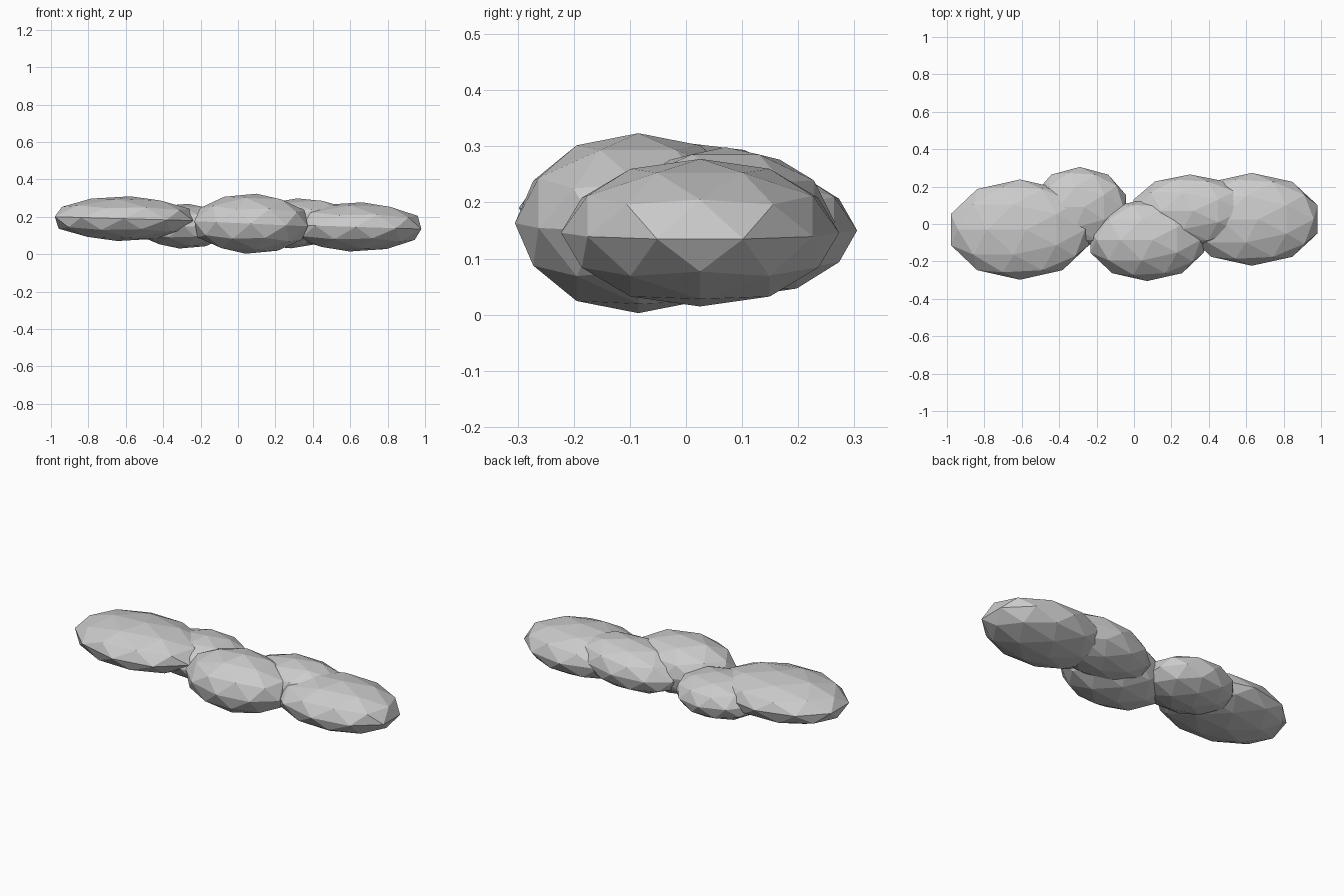
import bpy, bmesh
from math import radians
from mathutils import Matrix, Vector

cube = bpy.data.objects.get("Cube")
if cube:
    bpy.data.objects.remove(cube, do_unlink=True)

# Single pale grey material
grey = bpy.data.materials.new("pale_grey")
grey.use_nodes = True
colour = (0.6, 0.6, 0.6, 1)
grey.diffuse_color = colour
grey.node_tree.nodes["Principled BSDF"].inputs["Base Color"].default_value = colour


def lobe(name, centre, radii, tilt=0):
    """Flat-faced squashed ball with its edge midpoints on the main axes."""
    bm = bmesh.new()
    bmesh.ops.create_icosphere(bm, subdivisions=2, radius=1)
    align = Matrix.Rotation(radians(-58.28), 4, 'Y')
    squash = Matrix.Diagonal(Vector((*radii, 1)))
    lean = Matrix.Rotation(radians(tilt), 4, 'Y')
    bm.transform(lean @ squash @ align)
    mesh = bpy.data.meshes.new(name)
    bm.to_mesh(mesh)
    bm.free()
    mesh.materials.append(grey)
    obj = bpy.data.objects.new(name, mesh)
    obj.location = centre
    bpy.context.collection.objects.link(obj)
    return obj


# Five overlapping lobes in a long, low cluster
lobe("right_end_lobe", (-0.61, -0.03, 0.19), (0.39, 0.268, 0.12))
lobe("right_rear_lobe", (-0.29, 0.09, 0.15), (0.26, 0.215, 0.12))
lobe("middle_front_lobe", (0.07, -0.085, 0.163), (0.32, 0.22, 0.161))
lobe("left_rear_lobe", (0.30, 0.07, 0.165), (0.32, 0.195, 0.132), tilt=-5)
lobe("left_end_lobe", (0.63, 0.025, 0.146), (0.37, 0.248, 0.132))
